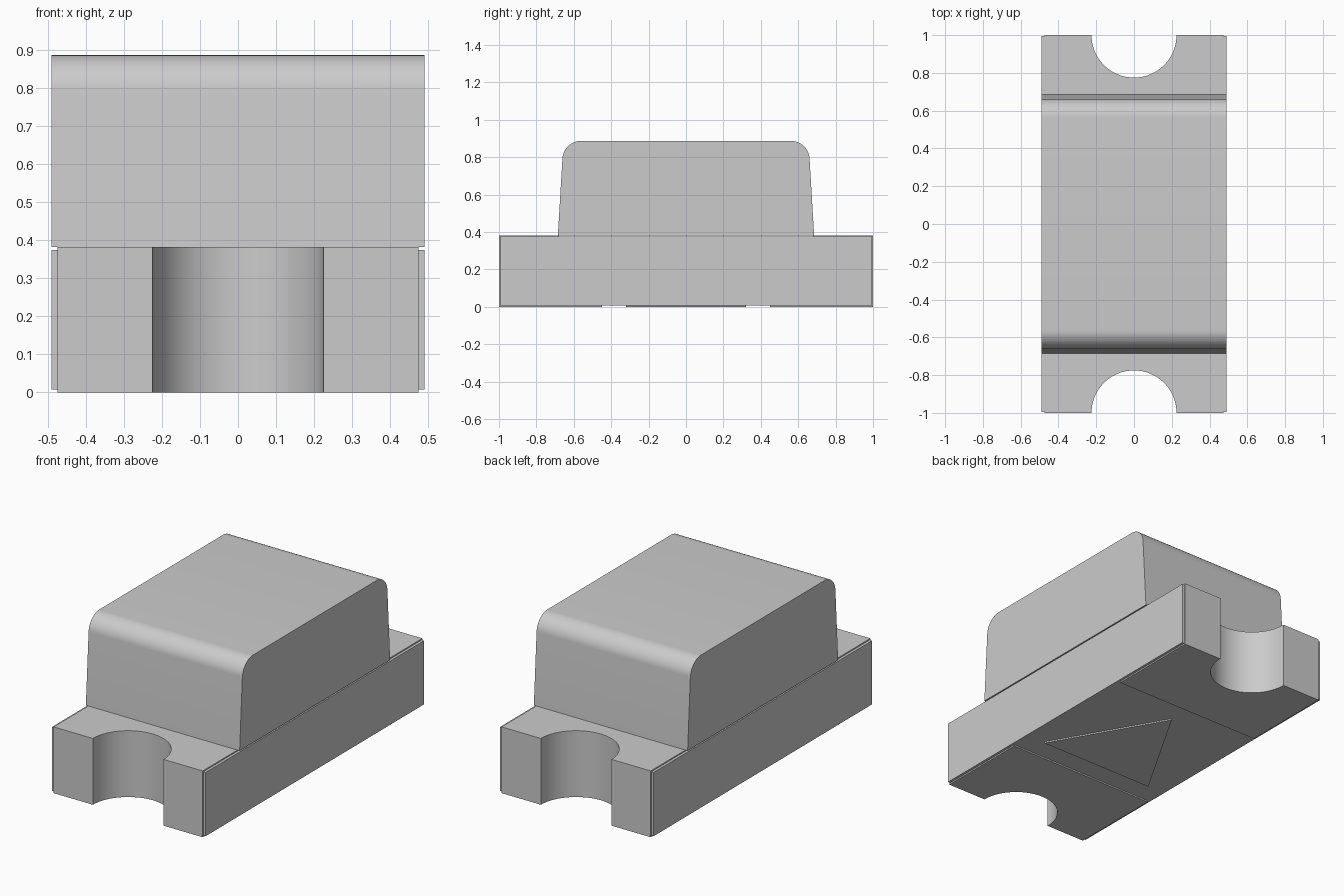
import bpy
import bmesh
from mathutils import Matrix

cube = bpy.data.objects.get("Cube")
if cube:
    bpy.data.objects.remove(cube, do_unlink=True)

HALF_WIDTH = 0.49
FOIL_HALF_WIDTH = 0.475
FOIL = 0.008           # thickness of the metal foil
BOARD_TOP = 0.375
DECK = 0.382           # top of the terminals, underside of the lens
NOTCH_RADIUS = 0.225

grey = bpy.data.materials.new("plain_grey")
grey.use_nodes = True
grey.diffuse_color = (0.6, 0.6, 0.6, 1)
grey.node_tree.nodes["Principled BSDF"].inputs["Base Color"].default_value = (0.6, 0.6, 0.6, 1)


def add_object(name, bm):
    bmesh.ops.recalc_face_normals(bm, faces=bm.faces)
    mesh = bpy.data.meshes.new(name)
    bm.to_mesh(mesh)
    bm.free()
    mesh.materials.append(grey)
    obj = bpy.data.objects.new(name, mesh)
    bpy.context.collection.objects.link(obj)
    return obj


def prism(points, direction):
    """Closed outline of 3D points, extruded along a direction."""
    bm = bmesh.new()
    face = bm.faces.new([bm.verts.new(p) for p in points])
    result = bmesh.ops.extrude_face_region(bm, geom=[face])
    moved = [v for v in result["geom"] if isinstance(v, bmesh.types.BMVert)]
    bmesh.ops.translate(bm, verts=moved, vec=direction)
    return bm


def activate(obj):
    bpy.ops.object.select_all(action="DESELECT")
    obj.select_set(True)
    bpy.context.view_layer.objects.active = obj


def smooth(obj):
    activate(obj)
    bpy.ops.object.shade_smooth_by_angle()


def cut_notch(obj, end, radius):
    """Cut a vertical half-round notch into one end."""
    bm = bmesh.new()
    bmesh.ops.create_cone(bm, cap_ends=True, segments=64, radius1=radius, radius2=radius,
                          depth=2, matrix=Matrix.Translation((0, end, 0)))
    cutter = add_object("notch_cutter", bm)
    cutter.hide_render = True
    activate(obj)
    mod = obj.modifiers.new("notch", "BOOLEAN")
    mod.operation = "DIFFERENCE"
    mod.solver = "EXACT"
    mod.object = cutter
    bpy.ops.object.modifier_apply(modifier=mod.name)
    bpy.data.objects.remove(cutter, do_unlink=True)


# Board, its notches slightly wider so the terminals line them
w, e = HALF_WIDTH, 0.994
board = add_object("board", prism(
    [(-w, -e, FOIL), (w, -e, FOIL), (w, e, FOIL), (-w, e, FOIL)], (0, 0, BOARD_TOP - FOIL)))
for end in (-1, 1):
    cut_notch(board, end, NOTCH_RADIUS + 0.005)
smooth(board)

# Terminals wrapping each end: short on top, longer underneath
for label, s in (("front", -1), ("back", 1)):
    outline = [(1, 0), (1, DECK), (0.68, DECK), (0.68, 0.2), (0.45, 0.2), (0.45, 0)]
    terminal = add_object(label + "_terminal", prism(
        [(-FOIL_HALF_WIDTH, s * y, z) for y, z in outline], (2 * FOIL_HALF_WIDTH, 0, 0)))
    cut_notch(terminal, s, NOTCH_RADIUS)
    smooth(terminal)

# Lens with drafted ends and rounded upper edges
section = [(-0.685, DECK), (0.685, DECK), (0.655, 0.887), (-0.655, 0.887)]
bm = prism([(-w, y, z) for y, z in section], (2 * w, 0, 0))
top_edges = [edge for edge in bm.edges
             if all(v.co.z > 0.8 for v in edge.verts)
             and abs(edge.verts[0].co.x - edge.verts[1].co.x) > 0.5]
bmesh.ops.bevel(bm, geom=top_edges, offset=0.092, offset_type="OFFSET",
                segments=14, profile=0.5, affect="EDGES")
smooth(add_object("lens", bm))

# Raised polarity triangle underneath
add_object("polarity_triangle", prism(
    [(-0.37, -0.32, 0), (0.37, -0.32, 0), (0, 0.32, 0)], (0, 0, FOIL + 0.001)))
